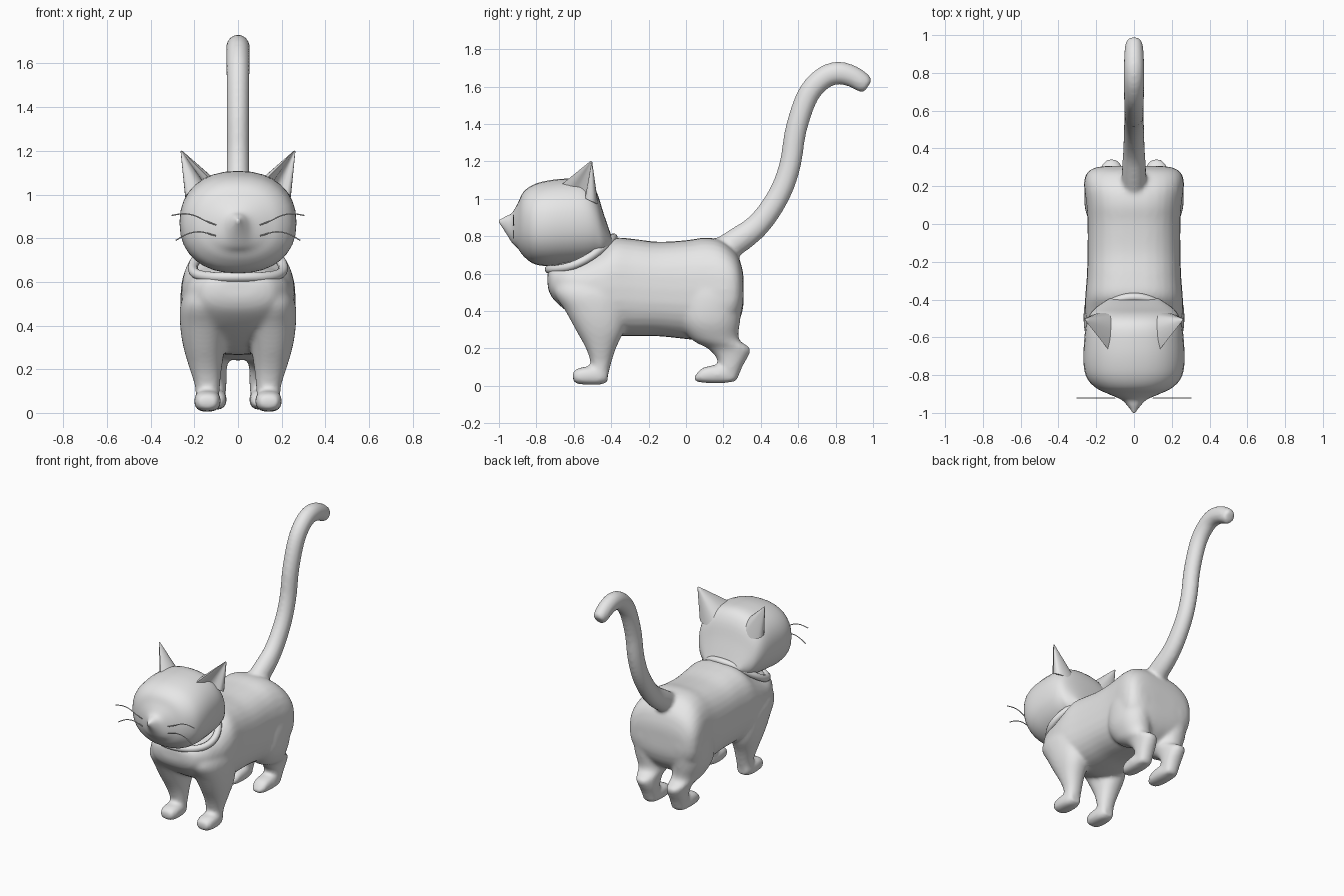
import bpy, bmesh, math
from mathutils import Vector

if "Cube" in bpy.data.objects:
    bpy.data.objects.remove(bpy.data.objects["Cube"])

grey = bpy.data.materials.new("soft_grey")
grey.diffuse_color = (0.8, 0.8, 0.8, 1)
grey.use_nodes = True
grey.node_tree.nodes["Principled BSDF"].inputs["Base Color"].default_value = grey.diffuse_color


def spline(rows, steps=4):
    """Smoothly resample a list of equal-length tuples."""
    out = []
    for i in range(len(rows) - 1):
        p0, p1 = rows[max(i - 1, 0)], rows[i]
        p2, p3 = rows[i + 1], rows[min(i + 2, len(rows) - 1)]
        for k in range(steps):
            t = k / steps
            out.append([0.5 * (2 * b + (c - a) * t + (2 * a - 5 * b + 4 * c - d) * t * t
                        + (3 * b - a - 3 * c + d) * t ** 3)
                        for a, b, c, d in zip(p0, p1, p2, p3)])
    out.append(list(rows[-1]))
    return out


def oval(power, n=32):
    """Unit superellipse points."""
    pts = []
    for i in range(n):
        a = 2 * math.pi * i / n
        c, s = math.cos(a), math.sin(a)
        pts.append((math.copysign(abs(c) ** (2 / power), c),
                    math.copysign(abs(s) ** (2 / power), s)))
    return pts


def loft(bm, rings):
    """Skin closed rings of points and cap both ends."""
    vr = [[bm.verts.new(p) for p in ring] for ring in rings]
    n = len(vr[0])
    for a, b in zip(vr, vr[1:]):
        for i in range(n):
            bm.faces.new((a[i], a[(i + 1) % n], b[(i + 1) % n], b[i]))
    bm.faces.new(vr[0])
    bm.faces.new(vr[-1])


def along_y(bm, rows, cx=0.0, power=2.3):
    """Rows are (y, bottom z, top z, half width)."""
    loft(bm, [[(cx + w * u, y, (lo + hi) / 2 + (hi - lo) / 2 * v) for u, v in oval(power)]
              for y, lo, hi, w in spline(rows)])


def along_z(bm, rows, side):
    """Rows are (z, centre x, centre y, x radius, y radius)."""
    loft(bm, [[(side * (cx + rx * u), cy + ry * v, z) for u, v in oval(2.2)]
              for z, cx, cy, rx, ry in spline(rows)])


def finish(bm, name, angle=60):
    bmesh.ops.recalc_face_normals(bm, faces=bm.faces)
    mesh = bpy.data.meshes.new(name)
    bm.to_mesh(mesh)
    bm.free()
    mesh.materials.append(grey)
    ob = bpy.data.objects.new(name, mesh)
    bpy.context.collection.objects.link(ob)
    bpy.ops.object.select_all(action='DESELECT')
    ob.select_set(True)
    bpy.context.view_layer.objects.active = ob
    bpy.ops.object.shade_smooth_by_angle(angle=math.radians(angle))
    return ob


def tube(name, pts, radius, cyclic=False):
    """Round cord through the points."""
    cu = bpy.data.curves.new(name, 'CURVE')
    cu.dimensions = '3D'
    cu.bevel_depth = radius
    cu.bevel_resolution = 3
    cu.use_fill_caps = True
    sp = cu.splines.new('POLY')
    sp.points.add(len(pts) - 1)
    for p, co in zip(sp.points, pts):
        p.co = (*co, 1)
    sp.use_cyclic_u = cyclic
    sp.use_smooth = True
    cu.materials.append(grey)
    ob = bpy.data.objects.new(name, cu)
    bpy.context.collection.objects.link(ob)
    return ob


# Torso
bm = bmesh.new()
along_y(bm, [(-.74, .53, .61, .09), (-.715, .47, .64, .165), (-.64, .40, .67, .225),
             (-.55, .34, .69, .25), (-.45, .29, .745, .26), (-.38, .27, .79, .258),
             (-.28, .265, .785, .25), (-.15, .265, .77, .246), (0, .25, .778, .246),
             (.1, .24, .792, .253), (.18, .25, .78, .263), (.24, .29, .74, .262),
             (.28, .34, .69, .24), (.302, .4, .62, .19), (.308, .45, .57, .1)], power=2.6)

for side in (-1, 1):
    # Front leg and paw
    along_z(bm, [(.04, .14, -.465, .052, .045), (.12, .14, -.455, .057, .055),
                 (.2, .148, -.455, .073, .08), (.3, .155, -.46, .095, .13),
                 (.4, .155, -.48, .11, .165), (.5, .15, -.51, .113, .195),
                 (.6, .12, -.52, .1, .17)], side)
    along_y(bm, [(-.605, .03, .07, .035), (-.585, .012, .09, .052), (-.53, .006, .102, .061),
                 (-.46, .006, .1, .056), (-.42, .02, .09, .04)], side * .14, 2.6)
    # Hind leg and foot
    along_z(bm, [(.025, .11, .225, .048, .045), (.1, .112, .237, .057, .064),
                 (.15, .114, .245, .062, .083), (.2, .12, .23, .068, .115),
                 (.25, .13, .155, .09, .128), (.35, .145, .13, .113, .16),
                 (.5, .142, .14, .118, .168), (.6, .12, .13, .1, .14)], side)
    along_y(bm, [(.046, .026, .05, .03), (.08, .018, .09, .05), (.13, .014, .107, .057),
                 (.2, .014, .11, .057), (.27, .025, .09, .042)], side * .11, 2.6)

# Tail swept along its centre line; each row is (y, z, radius)
path = spline([(.12, .68, .07), (.26, .765, .072), (.39, .865, .064), (.497, 1.02, .06),
               (.556, 1.18, .058), (.588, 1.37, .058), (.65, 1.55, .059), (.73, 1.642, .06),
               (.81, 1.672, .061), (.89, 1.654, .058), (.955, 1.614, .051), (.974, 1.602, .034)])
rings = []
for i, (y, z, r) in enumerate(path):
    a, b = path[max(i - 1, 0)], path[min(i + 1, len(path) - 1)]
    t = Vector((0, b[0] - a[0], b[1] - a[1])).normalized()
    nrm = Vector((0, -t.z, t.y))
    rings.append([Vector((.9 * r * u, y, z)) + nrm * r * v for u, v in oval(2)])
loft(bm, rings)

# Fuse torso, legs and tail into one soft skin
body = finish(bm, "body")
rm = body.modifiers.new("fuse", 'REMESH')
rm.mode = 'VOXEL'
rm.voxel_size = 0.012
rm.use_smooth_shade = True
sm = body.modifiers.new("soften", 'SMOOTH')
sm.factor = 0.5
sm.iterations = 8

# Head with pointed muzzle
bm = bmesh.new()
along_y(bm, [(-.395, .73, .79, .13), (-.44, .68, .92, .2), (-.48, .665, 1.04, .235),
             (-.54, .65, 1.1, .255), (-.65, .642, 1.107, .266), (-.75, .64, 1.095, .266),
             (-.82, .655, 1.073, .247), (-.87, .695, 1.035, .198), (-.9, .735, .975, .135),
             (-.93, .765, .925, .068), (-.965, .82, .905, .032), (-1, .873, .886, .006)],
        power=2.25)
finish(bm, "head", 80)

# Cupped ears, tapering from a hollowed base to the tip
base = [(.12, -.685, 1.06), (.085, -.63, 1.05), (.07, -.55, 1.03), (.10, -.485, 1.0),
        (.17, -.47, .97), (.235, -.49, .98), (.235, -.535, 1.0), (.185, -.54, 1.02),
        (.155, -.575, 1.04), (.15, -.63, 1.05)]
tip = Vector((.264, -.503, 1.208))
for side, name in ((1, "right_ear"), (-1, "left_ear")):
    bm = bmesh.new()
    rings = []
    for k in range(9):
        t = k / 8 * .95
        s = (1 - t) ** 1.05
        ring = [tip + (Vector(p) - tip) * s for p in spline(base + base[:1], 3)[:-1]]
        rings.append([(side * p.x, p.y, p.z) for p in ring])
    loft(bm, rings)
    finish(bm, name, 50)

# Collar, rising toward the nape
collar = []
for i in range(64):
    a = 2 * math.pi * i / 64
    c = math.cos(a)
    collar.append((.207 * math.sin(a), -.56 + .172 * c,
                   .685 + .085 * c + .022 * math.cos(2 * a)))
tube("collar", collar, .023, True)

# Whiskers
upper = [(.1, .86), (.15, .88), (.2, .904), (.25, .912), (.305, .904)]
lower = [(.1, .81), (.17, .829), (.23, .82), (.285, .79)]
for side, word in ((1, "right"), (-1, "left")):
    for label, pts in (("upper", upper), ("lower", lower)):
        tube(f"{word}_{label}_whisker", [(side * x, -.922, z) for x, z in spline(pts)], .003)
